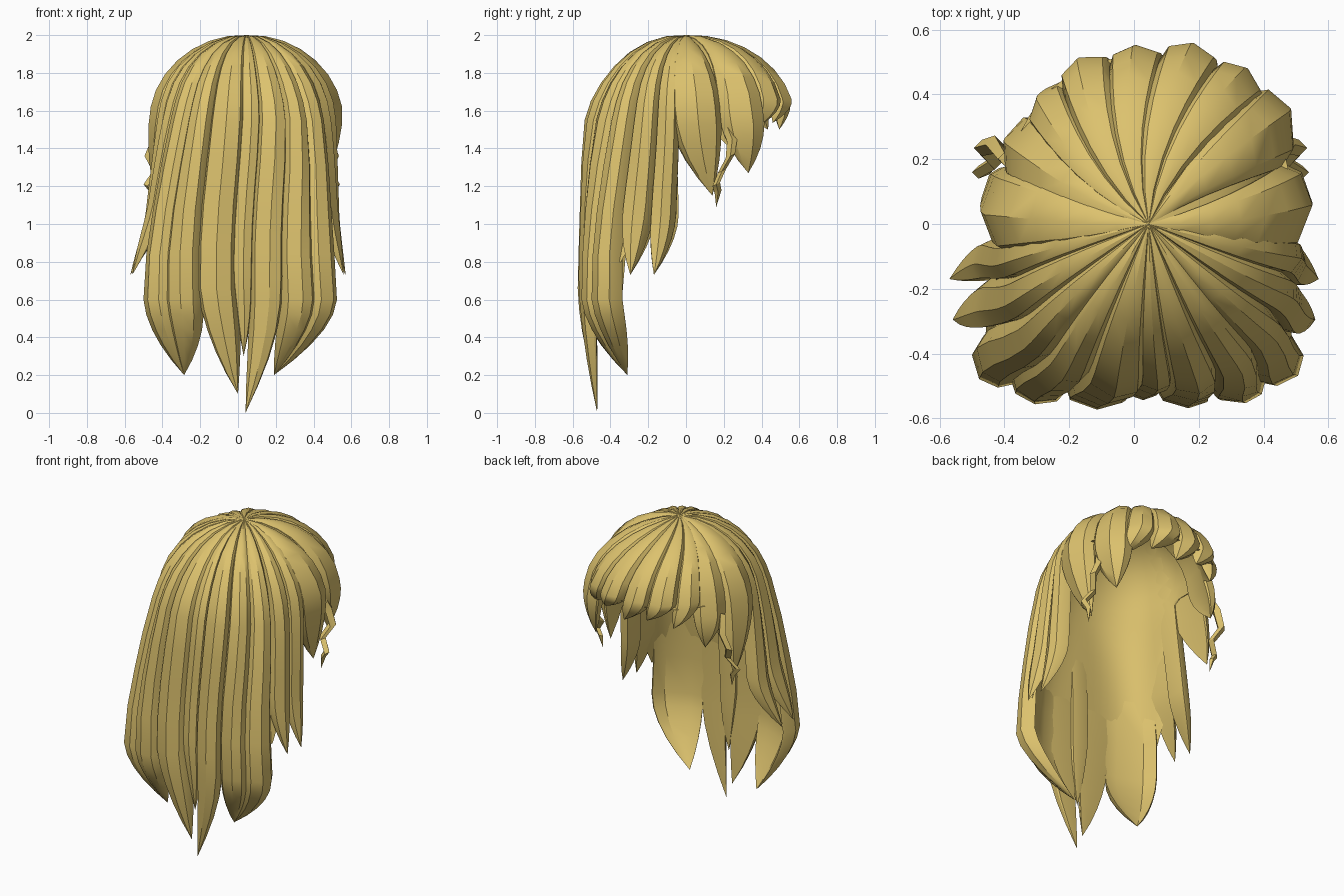
import bpy, bmesh, math
from mathutils import Vector

cube = bpy.data.objects.get("Cube")
if cube:
    bpy.data.objects.remove(cube)

blond = bpy.data.materials.new("golden blond")
blond.use_nodes = True
colour = (0.72, 0.54, 0.155, 1)
blond.diffuse_color = colour
blond.node_tree.nodes["Principled BSDF"].inputs["Base Color"].default_value = colour

TOP, RIM = 2.0, 1.55
DOME = TOP - RIM


def clamp(v):
    return max(0.0, min(1.0, v))


def dome_factor(z):
    return math.sqrt(1 - clamp((z - RIM) / DOME) ** 2)


def envelope(angle, z, depth=0.0):
    """Point on the overall hair volume: dome above, squarish flare below."""
    f = dome_factor(z)
    low = clamp((1.6 - z) / 0.9)
    n = 2.3 + 2.4 * low
    a = math.radians(angle)
    c, s = math.cos(a), math.sin(a)
    rx = 0.49 + 0.045 * low - 0.03 * clamp(-2.5 * s) * (1 - low)
    ry = 0.565 if s > 0 else 0.465 + 0.05 * clamp((1.8 - z) / 0.3) + 0.025 * low
    r = (abs(c / rx) ** n + abs(s / ry) ** n) ** (-1 / n)
    d = depth * f
    r = r * f - d * f
    return Vector((0.045 - 0.035 * low + r * c, r * s, z - d * (1 - f)))


def finish(name, bm, angle):
    bmesh.ops.remove_doubles(bm, verts=bm.verts, dist=0.0005)
    bmesh.ops.recalc_face_normals(bm, faces=bm.faces)
    mesh = bpy.data.meshes.new(name)
    bm.to_mesh(mesh)
    bm.free()
    mesh.materials.append(blond)
    obj = bpy.data.objects.new(name, mesh)
    bpy.context.collection.objects.link(obj)
    bpy.ops.object.select_all(action="DESELECT")
    obj.select_set(True)
    bpy.context.view_layer.objects.active = obj
    bpy.ops.object.shade_smooth_by_angle(angle=math.radians(angle))


def loft(name, rings, angle=32):
    bm = bmesh.new()
    rows = [[bm.verts.new(p) for p in ring] for ring in rings]
    count = len(rows[0])
    for r0, r1 in zip(rows, rows[1:]):
        for i in range(count):
            j = (i + 1) % count
            bm.faces.new((r0[i], r0[j], r1[j], r1[i]))
    finish(name, bm, angle)


def section(flutes, size):
    """Fluted outside and smooth inside, as (position across, depth)."""
    pts = []
    for k in range(flutes):
        groove = 0.06 if k == 0 else 0.032
        for u, d in ((0, groove), (0.14, 0.008 * size), (0.52, -0.015 * size), (0.84, 0.003)):
            pts.append(((k + u) / flutes, d))
    return pts + [(1, 0.06), (1, 0.075), (0.75, 0.078), (0.25, 0.078), (0, 0.075)]


def lock(name, a0, a1, flutes, shoulder, tip, lift=0.0, twist=0.0):
    """Lock that runs from the crown to its shoulder, then narrows to a tip."""
    tip = Vector(tip)
    profile = section(flutes, min(1.6, (a1 - a0) / flutes / 18))
    end = math.acos(max(0, (shoulder - RIM) / DOME))
    stations = [(RIM + DOME * math.cos(end * k / 7), 0) for k in range(8)]
    if shoulder < RIM:
        stations += [(RIM + (shoulder - RIM) * k / 4, 0) for k in range(1, 5)]
    stations += [(shoulder + (tip.z - shoulder) * k / 5, k / 5) for k in range(1, 6)]
    rings = []
    for z, s in stations:
        turn = twist * (1 - dome_factor(z)) + math.sin(5 * z)
        mid = envelope((a0 + a1) / 2 + turn, z, -lift)
        centre = mid.lerp(Vector((tip.x, tip.y, mid.z)), s ** 1.6)
        width = 1 - s ** 1.9
        rings.append([centre + (envelope(a0 + (a1 - a0) * u + turn, z, d - lift) - mid) * width
                      for u, d in profile])
    loft(name, rings)


# Long locks hanging behind the head
lock("long_lock_left", -67, -36, 2, 0.6, (0.19, -0.31, 0.2), 0.015)
lock("long_lock_right", -144, -112, 2, 0.6, (-0.285, -0.31, 0.2), 0.015)
lock("middle_lock_right", -114, -91, 1, 0.66, (0.0, -0.47, 0.1), 0.015)
lock("middle_lock_left", -84, -65, 1, 0.72, (0.04, -0.47, 0.0), 0.015)
lock("thin_middle_lock", -95, -81, 1, 0.8, (0.03, -0.48, 0.3), -0.005)

# Side locks, mirrored
for side, label in ((1, "left"), (-1, "right")):
    def side_lock(name, a0, a1, flutes, shoulder, tip, lift, twist=0):
        if side < 0:
            a0, a1, tip = 180 - a1, 180 - a0, (-tip[0], tip[1], tip[2])
        lock(name + "_" + label, a0, a1, flutes, shoulder, tip, lift, twist * side)

    side_lock("rear_side_lock", -37, -20, 1, 1.1, (0.56, -0.295, 0.73), 0.0)
    side_lock("front_side_lock", -22, -6, 1, 1.05, (0.57, -0.17, 0.73), -0.01)
    side_lock("ear_lock", -13, 23, 1, 1.62, (0.44, 0.14, 1.15), 0.0, -6)

    # Thin curling strand before the ear
    path = ((0.42, 0.2, 1.56, 0.02), (0.45, 0.245, 1.45, 0.028), (0.49, 0.235, 1.36, 0.025),
            (0.45, 0.19, 1.28, 0.022), (0.5, 0.16, 1.21, 0.02),
            (0.47, 0.17, 1.17, 0.018), (0.46, 0.16, 1.09, 0.0))
    rings = [[Vector((0.02 + side * (x + r * dx), y + r * dy, z + r * dy * 0.5))
              for dx, dy in ((1, 0), (0, 1), (-1, 0), (0, -1))] for x, y, z, r in path]
    loft("curled_strand_" + label, rings)

lock("temple_lock_left", 22, 52, 1, 1.6, (0.41, 0.33, 1.27), 0.0, 8)
lock("temple_lock_right", 134, 164, 1, 1.6, (-0.34, 0.29, 1.36), -0.035, 12)

# Fringe locks, swept to the left
count = 5
for i in range(count):
    a = 46 + i * 92 / count
    z = 1.5 + 0.035 * (i % 2)
    goal = envelope(a + 1, RIM, 0.07)
    lock(f"fringe_lock_{i + 1}", a, a + 21, 1, 1.66, (goal.x, goal.y, z),
         0.005 - 0.01 * i + 0.012 * (i % 2), 18)

# Smooth inner cap with the curtain behind the neck, sinking into the locks at its hem
rings = []
start = RIM + 0.08
for k in range(17):
    t = max(0, k - 8) / 8
    ring = []
    for a in range(-270, 90, 6):
        hem = 0.8 + (start - 0.8) * clamp((abs(a + 90) - 55) / 30)
        z = start + (TOP - start) * math.cos(math.pi / 2 * k / 8) if k <= 8 else start + (hem - start) * t
        ring.append(envelope(a, z, 0.088 - 0.05 * t ** 3))
    rings.append(ring)
loft("inner_cap", rings, angle=60)
